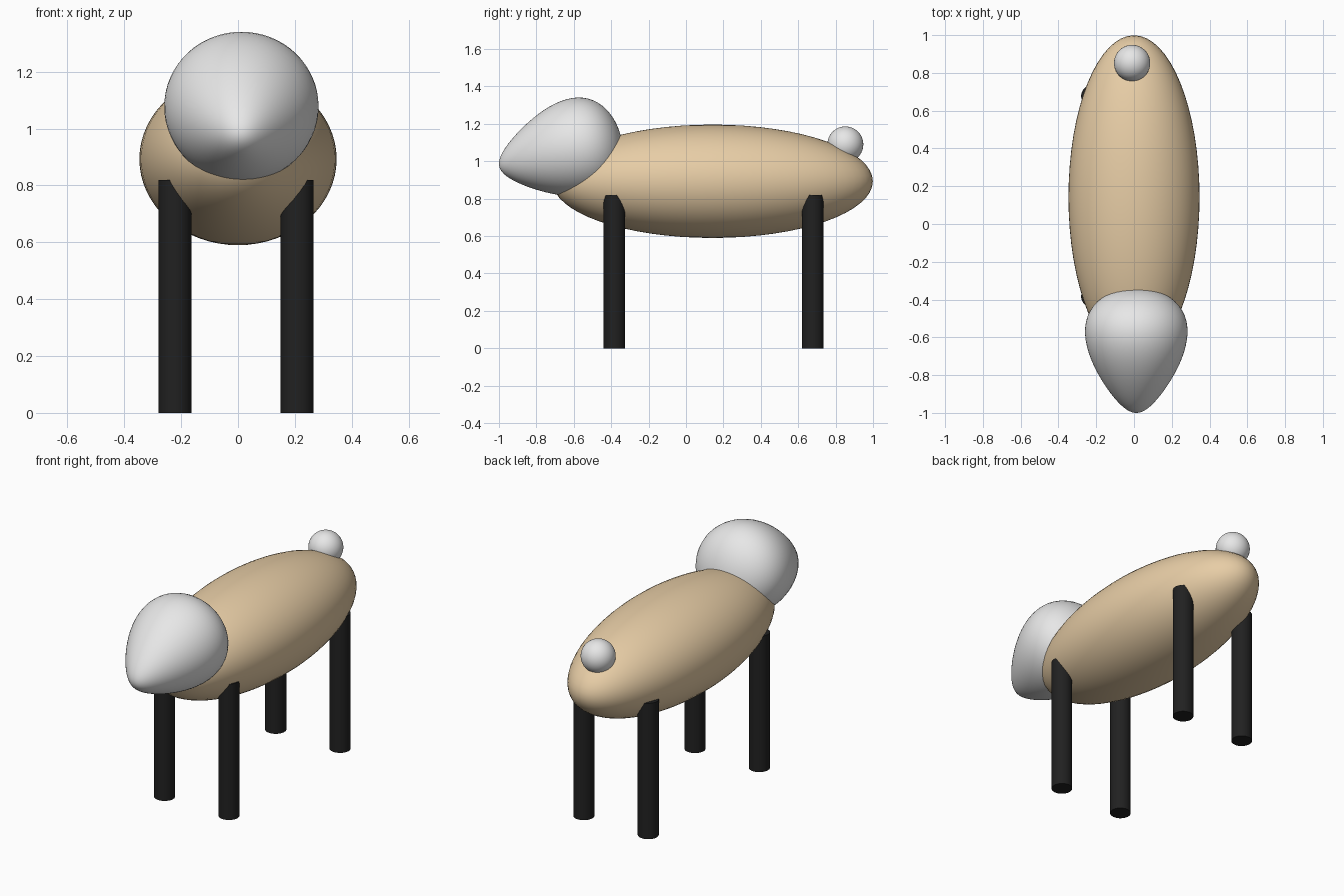
import bpy, math
from mathutils import Vector, Matrix

if "Cube" in bpy.data.objects:
    bpy.data.objects.remove(bpy.data.objects["Cube"])


def material(name, rgb):
    m = bpy.data.materials.new(name)
    m.diffuse_color = (*rgb, 1)
    m.use_nodes = True
    m.node_tree.nodes["Principled BSDF"].inputs["Base Color"].default_value = m.diffuse_color
    return m


TAN = material("tan wool", (0.80, 0.61, 0.38))
WHITE = material("pale grey", (0.80, 0.80, 0.80))
BLACK = material("black", (0.015, 0.015, 0.015))


def finish(name, mat):
    ob = bpy.context.object
    ob.name = name
    ob.data.materials.append(mat)
    bpy.ops.object.shade_smooth_by_angle(angle=math.radians(40))
    return ob


def ellipsoid(name, mat, centre, radii):
    bpy.ops.mesh.primitive_uv_sphere_add(segments=64, ring_count=32, radius=1)
    ob = bpy.context.object
    for v in ob.data.vertices:
        v.co = Vector(a * r for a, r in zip(v.co, radii))
    ob.location = centre
    return finish(name, mat)


# body
ellipsoid("body", TAN, (0, 0.142, 0.893), (0.347, 0.857, 0.303))

# tail
ellipsoid("tail", WHITE, (-0.01, 0.852, 1.09), (0.096, 0.096, 0.096))

# head: egg tapered towards the muzzle, muzzle tipped down
bpy.ops.mesh.primitive_uv_sphere_add(segments=64, ring_count=32, radius=1)
head = bpy.context.object
L = 0.335
head.data.transform(Matrix.Rotation(math.radians(90), 4, 'X'))
for v in head.data.vertices:
    s = -v.co.y * L                     # distance towards the muzzle
    k = 1 - 1.2 * s
    v.co = Vector((v.co.x * 0.254 * k, -s, v.co.z * 0.246 * k))
head.rotation_euler = (math.radians(14), 0, 0)
head.location = (0.012, -0.673, 1.052)
finish("head", WHITE)

# legs
for side, x in (("left", -0.222), ("right", 0.208)):
    for end, y in (("front", -0.383), ("rear", 0.677)):
        bpy.ops.mesh.primitive_cylinder_add(
            vertices=32, radius=0.058, depth=0.82, location=(x, y, 0.41))
        finish(f"{end}_{side}_leg", BLACK)
